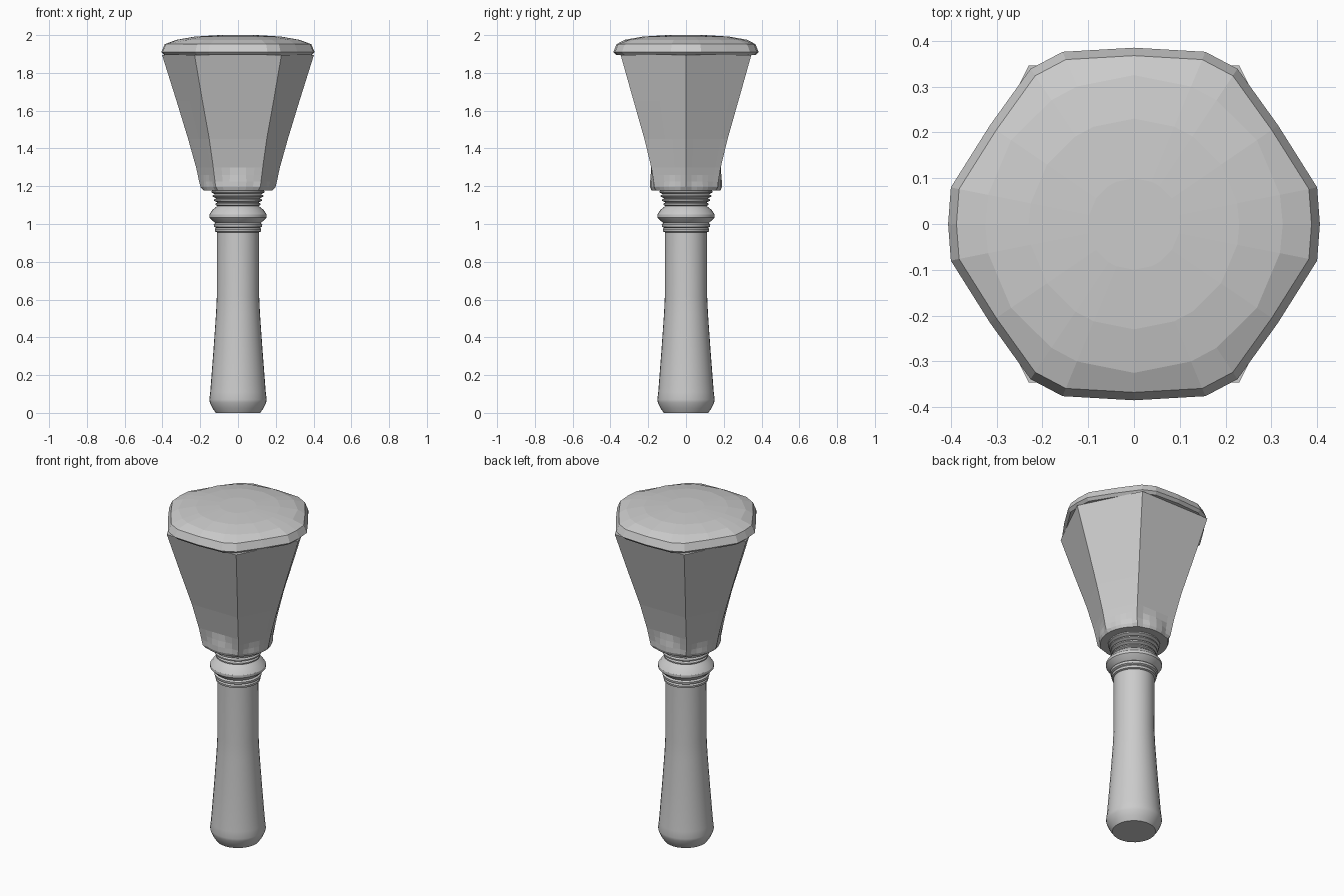
import bpy, bmesh
from math import cos, sin, tau, hypot

if "Cube" in bpy.data.objects:
    bpy.data.objects.remove(bpy.data.objects["Cube"])


def loft(name, rings, smooth=False):
    """Skin a stack of closed rings with equal point counts and cap both ends."""
    bm = bmesh.new()
    loops = [[bm.verts.new(p) for p in ring] for ring in rings]
    n = len(loops[0])
    for a, b in zip(loops, loops[1:]):
        for i in range(n):
            j = (i + 1) % n
            bm.faces.new((a[i], a[j], b[j], b[i]))
    bm.faces.new(loops[0][::-1])
    bm.faces.new(loops[-1])
    bmesh.ops.recalc_face_normals(bm, faces=bm.faces[:])
    mesh = bpy.data.meshes.new(name)
    bm.to_mesh(mesh)
    bm.free()
    obj = bpy.data.objects.new(name, mesh)
    bpy.context.collection.objects.link(obj)
    if smooth:
        bpy.ops.object.select_all(action='DESELECT')
        obj.select_set(True)
        bpy.context.view_layer.objects.active = obj
        bpy.ops.object.shade_smooth_by_angle(angle=0.5)
    return obj


def lathe(name, profile, n=32):
    return loft(name, [[(r * cos(tau * i / n), r * sin(tau * i / n), z)
                        for i in range(n)] for r, z in profile], True)


# Handle: flared grip with rounded foot
lathe("handle", [(.118, 0), (.135, .025), (.149, .055), (.152, .07), (.147, .11),
                 (.130, .33), (.116, .53), (.112, .62), (.111, .97)])

# Collar: two fine beads and one large bead
lathe("collar", [(.108, .955), (.121, .96), (.123, .972), (.117, .98),
                 (.127, .985), (.129, .998), (.120, 1.005), (.138, 1.02),
                 (.152, 1.035), (.152, 1.05), (.135, 1.075), (.110, 1.095)])

# Neck: stacked ridges widening towards the head
neck = [(.108, 1.085)]
for k in range(4):
    z, r = 1.095 + k * .022, .120 + k * .007
    neck += [(r - .012, z), (r, z + .006), (r, z + .013), (r - .012, z + .019)]
lathe("neck", neck + [(.12, 1.2)])


# Head: tapered six-sided block with a round flared base
def hex_ring(z, a, b, c, base, per_side=6):
    corners = [(a, 0), (b, c), (-b, c), (-a, 0), (-b, -c), (b, -c)]
    ring = []
    for k, (x0, y0) in enumerate(corners):
        x1, y1 = corners[(k + 1) % 6]
        for s in range(per_side):
            t = s / per_side
            x, y = x0 + (x1 - x0) * t, y0 + (y1 - y0) * t
            grow = max(1, base / hypot(x, y))
            ring.append((x * grow, y * grow, z))
    return ring


loft("head", [hex_ring(*s) for s in [
    (1.178, .183, .106, .158, .183), (1.195, .198, .117, .168, .190),
    (1.225, .206, .122, .171, .190), (1.26, .213, .126, .177, .187),
    (1.30, .222, .131, .184, 0), (1.45, .264, .152, .220, 0),
    (1.65, .325, .188, .277, 0), (1.895, .402, .230, .346, 0)]])

# Cap: low dome with a bevelled, many-sided rim
quarter = [(.406, 0), (.4, .08), (.315, .215), (.226, .339), (.156, .376), (0, .385)]
half = quarter + [(-x, y) for x, y in quarter[-2::-1]]
rim = half + [(x, -y) for x, y in half[-2:0:-1]]


def cap_ring(z, scale, radius=None):
    ring = []
    for x, y in rim:
        f = radius / hypot(x, y) if radius else scale
        ring.append((x * f, y * f, z))
    return ring


loft("cap", [cap_ring(1.895, .96), cap_ring(1.91, 1), cap_ring(1.952, .955),
             cap_ring(1.975, 1, .325), cap_ring(1.992, 1, .23), cap_ring(2.0, 1, .1)])
